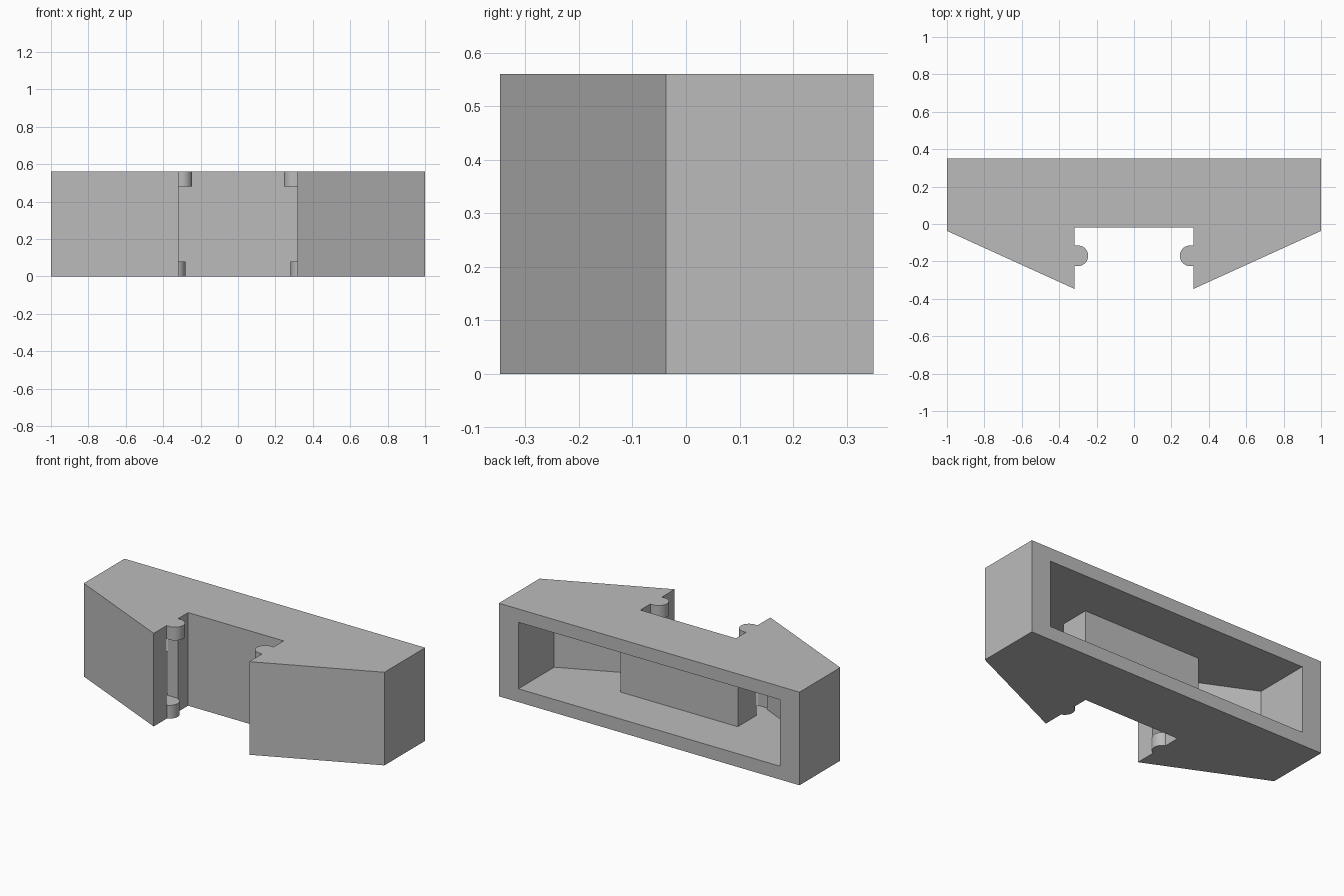
import bpy, bmesh, math

cube = bpy.data.objects.get("Cube")
if cube:
    bpy.data.objects.remove(cube, do_unlink=True)

HEIGHT, FLOOR, CEILING = 0.56, 0.08, 0.48
SLOT_X, PEG_Y, PEG_R = 0.318, -0.17, 0.055

grey = bpy.data.materials.new("plain grey")
grey.use_nodes = True
colour = (0.5, 0.5, 0.5, 1)
grey.diffuse_color = colour
grey.node_tree.nodes["Principled BSDF"].inputs["Base Color"].default_value = colour


def prism(name, outline, z0, z1):
    """Extrude a plan outline between two heights."""
    bm = bmesh.new()
    face = bm.faces.new([bm.verts.new((x, y, z0)) for x, y in outline])
    top = bmesh.ops.extrude_face_region(bm, geom=[face])["geom"]
    verts = [v for v in top if isinstance(v, bmesh.types.BMVert)]
    bmesh.ops.translate(bm, verts=verts, vec=(0, 0, z1 - z0))
    bmesh.ops.recalc_face_normals(bm, faces=bm.faces)
    mesh = bpy.data.meshes.new(name)
    bm.to_mesh(mesh)
    bm.free()
    obj = bpy.data.objects.new(name, mesh)
    obj.data.materials.append(grey)
    bpy.context.collection.objects.link(obj)
    return obj


def mirrored(half):
    """Complete a half outline across x = 0."""
    return half + [(-x, y) for x, y in reversed(half)]


def cut(obj, cutter):
    cutter.hide_render = True
    mod = obj.modifiers.new("cut", "BOOLEAN")
    mod.operation = "DIFFERENCE"
    mod.solver = "EXACT"
    mod.object = cutter
    bpy.context.view_layer.objects.active = obj
    bpy.ops.object.modifier_apply(modifier=mod.name)
    bpy.data.objects.remove(cutter, do_unlink=True)


# Body: wedge-fronted block with a central slot
body = prism("body", mirrored([(1, 0.35), (1, -0.037), (SLOT_X, -0.347),
                               (SLOT_X, -0.02)]), 0, HEIGHT)

# Hollow open at the back, wrapping around the slot walls
cut(body, prism("hollow", mirrored([(0.87, 0.5), (0.87, 0.01), (0.39, -0.21),
                                    (0.39, 0.065)]), FLOOR, CEILING))

# Openings from the slot sides into the hollow
cut(body, prism("side_openings", mirrored([(0.395, PEG_Y + PEG_R),
                                           (0.395, PEG_Y - PEG_R)]), FLOOR, CEILING))


# Rounded pegs on the slot sides, longer at the top than at the bottom
def peg(name, side, centre_x, z0, z1):
    reach = min(1, (centre_x - SLOT_X) / PEG_R)
    sweep = math.pi / 2 if reach <= 0 else math.acos(reach)
    steps = 20
    arc = [(centre_x - PEG_R * math.cos(a), PEG_Y + PEG_R * math.sin(a))
           for a in (sweep * (2 * i / steps - 1) for i in range(steps + 1))]
    if reach < 0:
        arc = [(SLOT_X, PEG_Y - PEG_R)] + arc + [(SLOT_X, PEG_Y + PEG_R)]
    obj = prism(name, [(side * x, y) for x, y in arc], z0, z1)
    bpy.ops.object.select_all(action="DESELECT")
    obj.select_set(True)
    bpy.context.view_layer.objects.active = obj
    bpy.ops.object.shade_smooth_by_angle(angle=math.radians(30))


for label, side in (("left", 1), ("right", -1)):
    peg(label + "_top_peg", side, 0.3, CEILING, HEIGHT)
    peg(label + "_bottom_peg", side, 0.337, 0, FLOOR)
